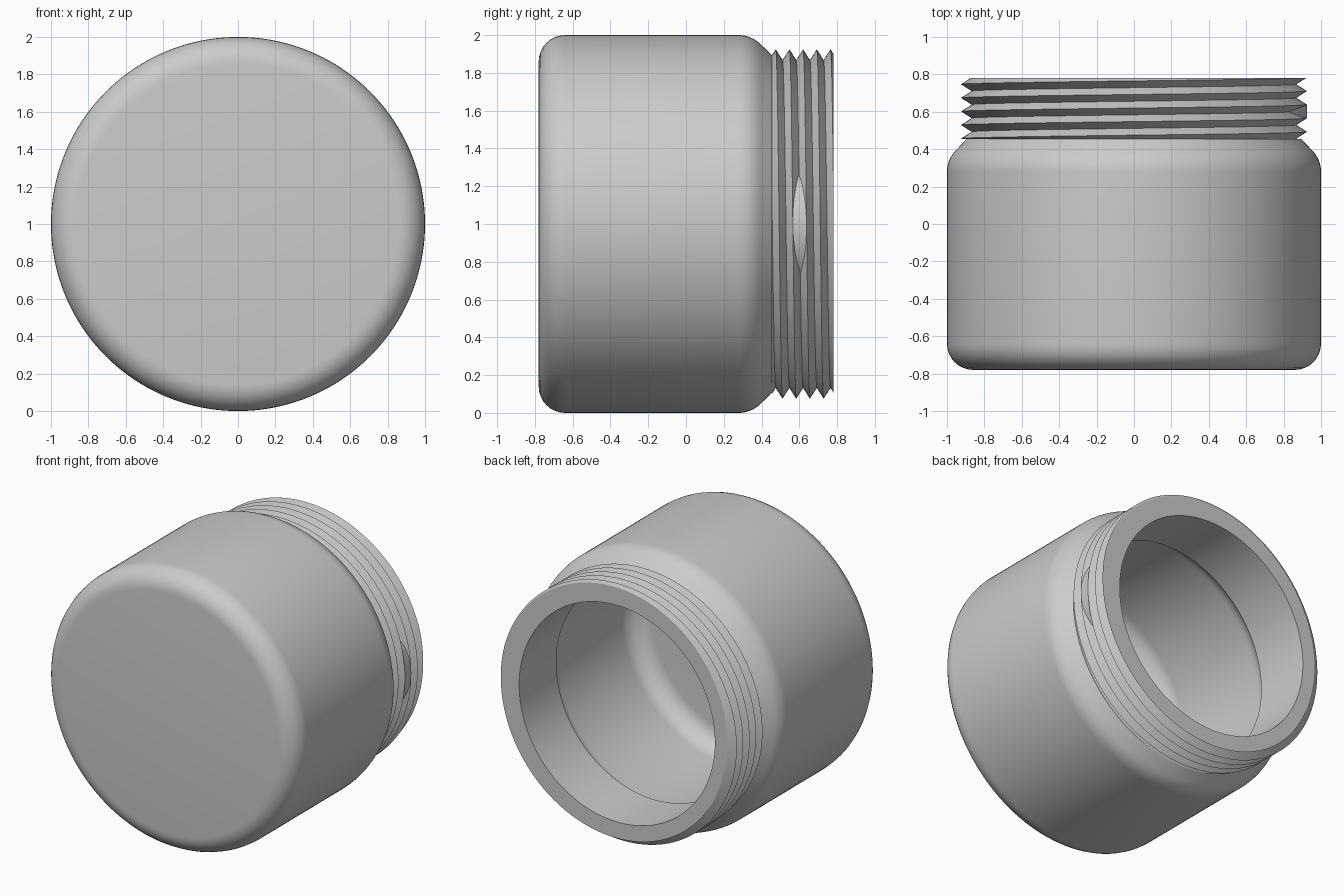
import bpy, bmesh, math

SEG = 160
RIM_Y, NECK_Y = 0.78, 0.455
PITCH, CREST, ROOT = 0.0725, 0.925, 0.868
BORE = 0.775

cube = bpy.data.objects.get("Cube")
if cube:
    bpy.data.objects.remove(cube, do_unlink=True)

grey = bpy.data.materials.new("plain grey")
grey.use_nodes = True
colour = (0.6, 0.6, 0.6, 1)
grey.diffuse_color = colour
grey.node_tree.nodes["Principled BSDF"].inputs["Base Color"].default_value = colour


def point(r, y, phi):
    """Position around the jar's axis, phi running from the top towards +x."""
    return (r * math.sin(phi), y, 1 + r * math.cos(phi))


def arc(cr, cy, radius, start, end, steps=8):
    """Profile points (radius, y) along a fillet, angles in degrees."""
    angles = [math.radians(start + (end - start) * i / steps) for i in range(steps + 1)]
    return [(cr + radius * math.cos(a), cy + radius * math.sin(a)) for a in angles]


def finish(name, bm):
    bmesh.ops.remove_doubles(bm, verts=bm.verts, dist=1e-5)
    bmesh.ops.recalc_face_normals(bm, faces=bm.faces)
    mesh = bpy.data.meshes.new(name)
    bm.to_mesh(mesh)
    bm.free()
    mesh.materials.append(grey)
    obj = bpy.data.objects.new(name, mesh)
    bpy.context.collection.objects.link(obj)
    bpy.ops.object.select_all(action="DESELECT")
    obj.select_set(True)
    bpy.context.view_layer.objects.active = obj
    bpy.ops.object.shade_smooth_by_angle(angle=math.radians(30))
    return obj


def sweep(name, profile_at):
    """Turn a profile, which may change with angle, around the jar's axis."""
    bm = bmesh.new()
    columns = []
    for i in range(SEG + 1):
        phi = 2 * math.pi * i / SEG
        columns.append([bm.verts.new(point(r, y, phi)) for r, y in profile_at(phi)])
    for a, b in zip(columns, columns[1:]):
        for j in range(len(a) - 1):
            bm.faces.new((a[j], a[j + 1], b[j + 1], b[j]))
    return finish(name, bm)


# Hollow body: closed base, rounded corners, sloping shoulder, inner bore
outside = [(0, -0.78)] + arc(0.86, -0.64, 0.14, -90, 0) + arc(0.84, 0.28, 0.16, 0, 45)
outside += [(0.895, NECK_Y), (0.85, NECK_Y)]
inside = [(BORE, RIM_Y), (BORE, 0.36)] + arc(0.75, 0.22, 0.12, 45, 0)
inside += arc(0.73, -0.51, 0.14, 0, -90) + [(0, -0.65)]
sweep("jar_body", lambda phi: outside)
sweep("jar_inside", lambda phi: inside)


# Screw thread on the neck, cut off flat at the shoulder and the rim
def thread_radius(phi, y):
    turn = ((y - 0.475) / PITCH - phi / (2 * math.pi)) % 1
    return ROOT + (CREST - ROOT) * abs(2 * turn - 1)


def thread_profile(phi):
    rows = [0.475 + PITCH * (phi / (2 * math.pi) + k / 2) for k in range(-4, 12)]
    rows = [min(max(y, NECK_Y), RIM_Y) for y in rows]
    return [(thread_radius(phi, y), y) for y in rows] + [(BORE, RIM_Y)]


sweep("neck_thread", thread_profile)

# Curved pad filling one groove on the left side of the neck
bm = bmesh.new()
edge = []
for i in range(25):
    a = math.radians(-43 + 86 * i / 24)
    edge.append((0.525 + 0.4 * math.cos(a), 1 + 0.4 * math.sin(a)))
rings = [[bm.verts.new((x, y + 0.01 * (1 - z) * 2 * PITCH, z)) for x, z in edge]
         for y in (0.567, 0.637)]
for ring in rings:
    bm.faces.new(ring)
for i in range(len(edge)):
    j = (i + 1) % len(edge)
    bm.faces.new((rings[0][i], rings[0][j], rings[1][j], rings[1][i]))
finish("groove_pad", bm)
